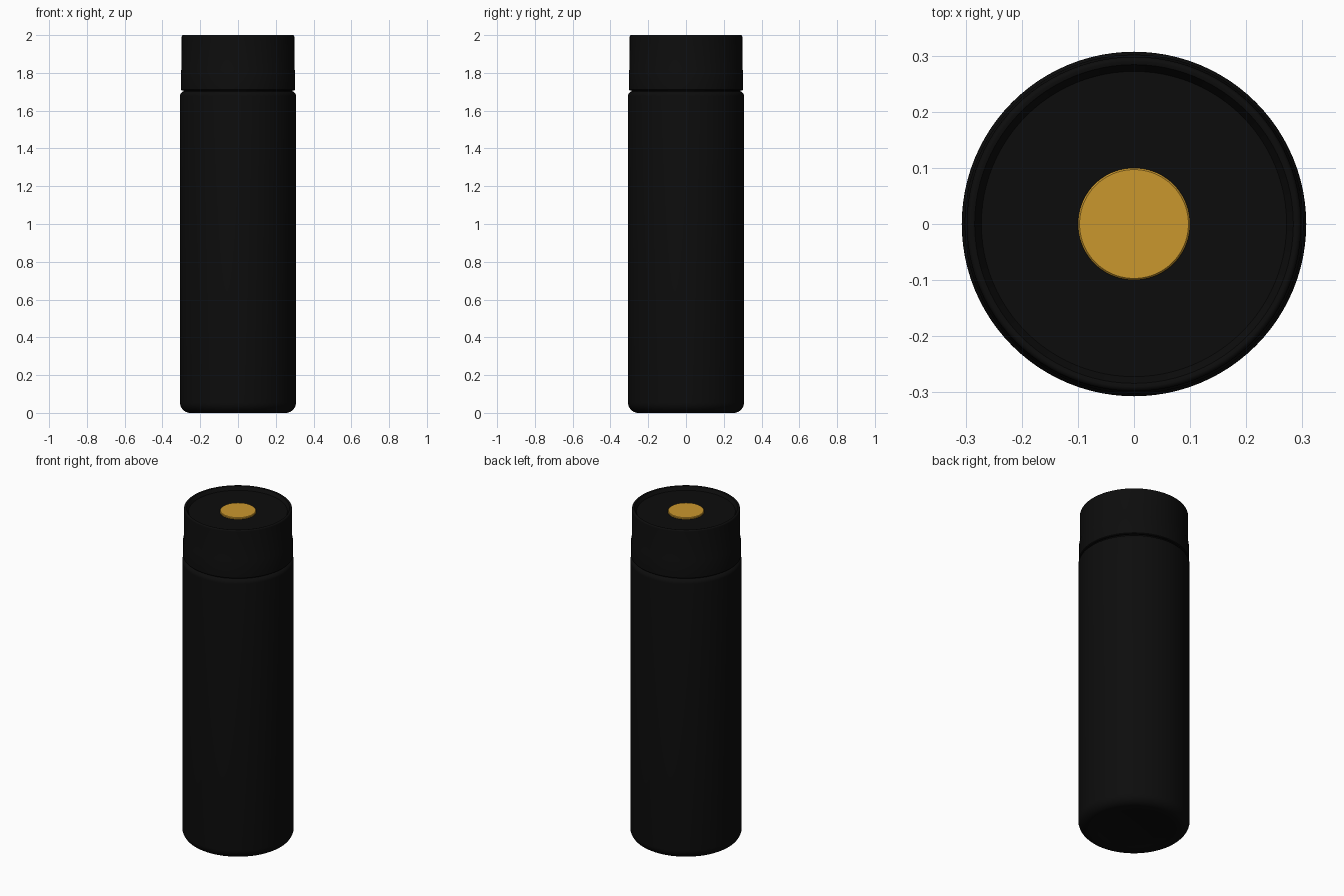
import bpy, bmesh, math

if "Cube" in bpy.data.objects:
    bpy.data.objects.remove(bpy.data.objects["Cube"])


def material(name, rgb):
    m = bpy.data.materials.new(name)
    m.diffuse_color = (*rgb, 1)
    m.use_nodes = True
    m.node_tree.nodes["Principled BSDF"].inputs["Base Color"].default_value = m.diffuse_color
    return m


black = material("matte black", (0.0038, 0.0038, 0.0038))
gold = material("warm gold", (0.59, 0.31, 0.027))


def lathe(name, profile, mat, steps=96):
    """Spin an (r, z) profile, running from axis to axis, around z."""
    bm = bmesh.new()
    verts = [bm.verts.new((r, 0, z)) for r, z in profile]
    edges = [bm.edges.new(p) for p in zip(verts, verts[1:])]
    bmesh.ops.spin(bm, geom=verts + edges, cent=(0, 0, 0), axis=(0, 0, 1),
                   angle=2 * math.pi, steps=steps)
    bmesh.ops.remove_doubles(bm, verts=bm.verts, dist=1e-5)
    bmesh.ops.recalc_face_normals(bm, faces=bm.faces)
    me = bpy.data.meshes.new(name)
    bm.to_mesh(me)
    bm.free()
    ob = bpy.data.objects.new(name, me)
    bpy.context.collection.objects.link(ob)
    me.materials.append(mat)
    bpy.ops.object.select_all(action='DESELECT')
    ob.select_set(True)
    bpy.context.view_layer.objects.active = ob
    bpy.ops.object.shade_smooth_by_angle(angle=math.radians(35))
    return ob


def arc(r, z, rad, a0, a1, n=7):
    """Points of a rounded corner centred on (r, z)."""
    angles = [math.radians(a0 + (a1 - a0) * i / n) for i in range(n + 1)]
    return [(r + rad * math.cos(a), z + rad * math.sin(a)) for a in angles]


# Flask body with rounded foot and soft shoulder
R = 0.307
lathe("flask_body",
      [(0, 0.004), (0.2, 0.004), (0.21, 0)] + arc(R - 0.055, 0.055, 0.055, -90, 0, 10)
      + arc(R - 0.025, 1.678, 0.025, 0, 90) + [(0, 1.703)], black)

# Narrow neck in the gap under the lid
lathe("neck", [(0, 1.69), (0.288, 1.69), (0.288, 1.72), (0, 1.72)], black)

# Lid with a slightly wider lower band and a shallow dished top
lathe("lid",
      [(0, 1.708), (0.298, 1.708), (0.302, 1.712), (0.302, 1.81), (0.299, 1.82)]
      + arc(0.290, 1.992, 0.008, 0, 90, 5)
      + [(0.284, 1.998), (0.272, 1.978), (0, 1.972)], black)
bpy.data.objects["lid"].location.z = 0

# Gold disc set into the lid
lathe("gold_disc", [(0, 1.96), (0.1, 1.96), (0.1, 1.981), (0.097, 1.984), (0, 1.984)], gold)
